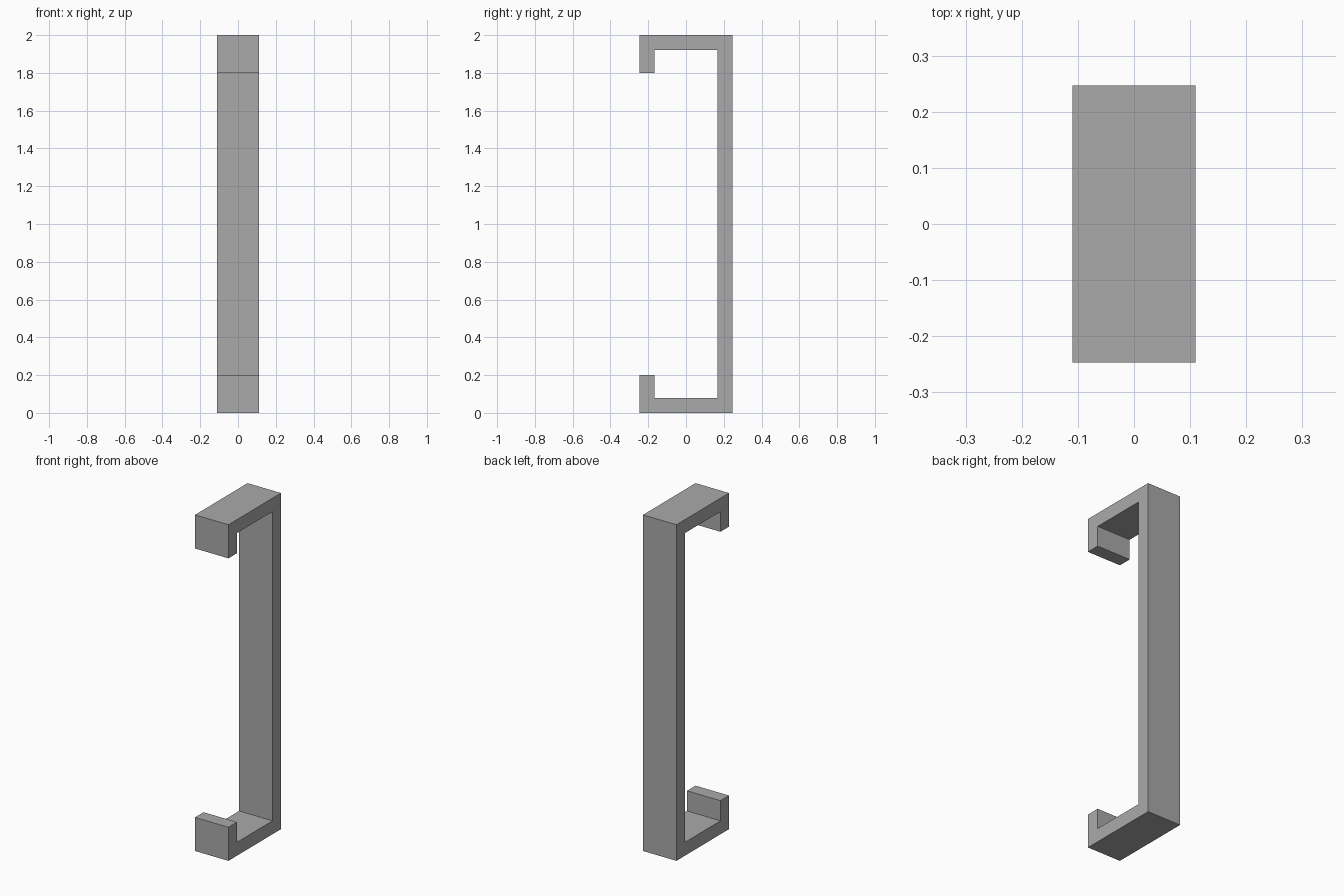
import bpy
import bmesh

cube = bpy.data.objects.get("Cube")
if cube:
    bpy.data.objects.remove(cube, do_unlink=True)

# Plain grey finish
grey = bpy.data.materials.new("plain grey")
grey.use_nodes = True
colour = (0.4, 0.4, 0.4, 1.0)
grey.diffuse_color = colour
grey.node_tree.nodes["Principled BSDF"].inputs["Base Color"].default_value = colour

HALF_WIDTH = 0.11
HALF_DEPTH = 0.247
HEIGHT = 2.0
WALL = 0.08
LIP = 0.2

# Lower half of the bracket outline (y, z), mirrored upward to close the loop
front_in, back_in = WALL - HALF_DEPTH, HALF_DEPTH - WALL
outer = [(-HALF_DEPTH, LIP), (-HALF_DEPTH, 0), (HALF_DEPTH, 0)]
inner = [(back_in, WALL), (front_in, WALL), (front_in, LIP)]


def flip(points):
    return [(y, HEIGHT - z) for y, z in reversed(points)]


profile = outer + flip(outer) + flip(inner) + inner

# Extrude the outline across the width
bm = bmesh.new()
face = bm.faces.new([bm.verts.new((-HALF_WIDTH, y, z)) for y, z in profile])
result = bmesh.ops.extrude_face_region(bm, geom=[face])
moved = [v for v in result["geom"] if isinstance(v, bmesh.types.BMVert)]
bmesh.ops.translate(bm, verts=moved, vec=(2 * HALF_WIDTH, 0, 0))
bmesh.ops.recalc_face_normals(bm, faces=bm.faces)

mesh = bpy.data.meshes.new("channel_bracket")
bm.to_mesh(mesh)
bm.free()
mesh.materials.append(grey)
bracket = bpy.data.objects.new("channel_bracket", mesh)
bpy.context.collection.objects.link(bracket)
